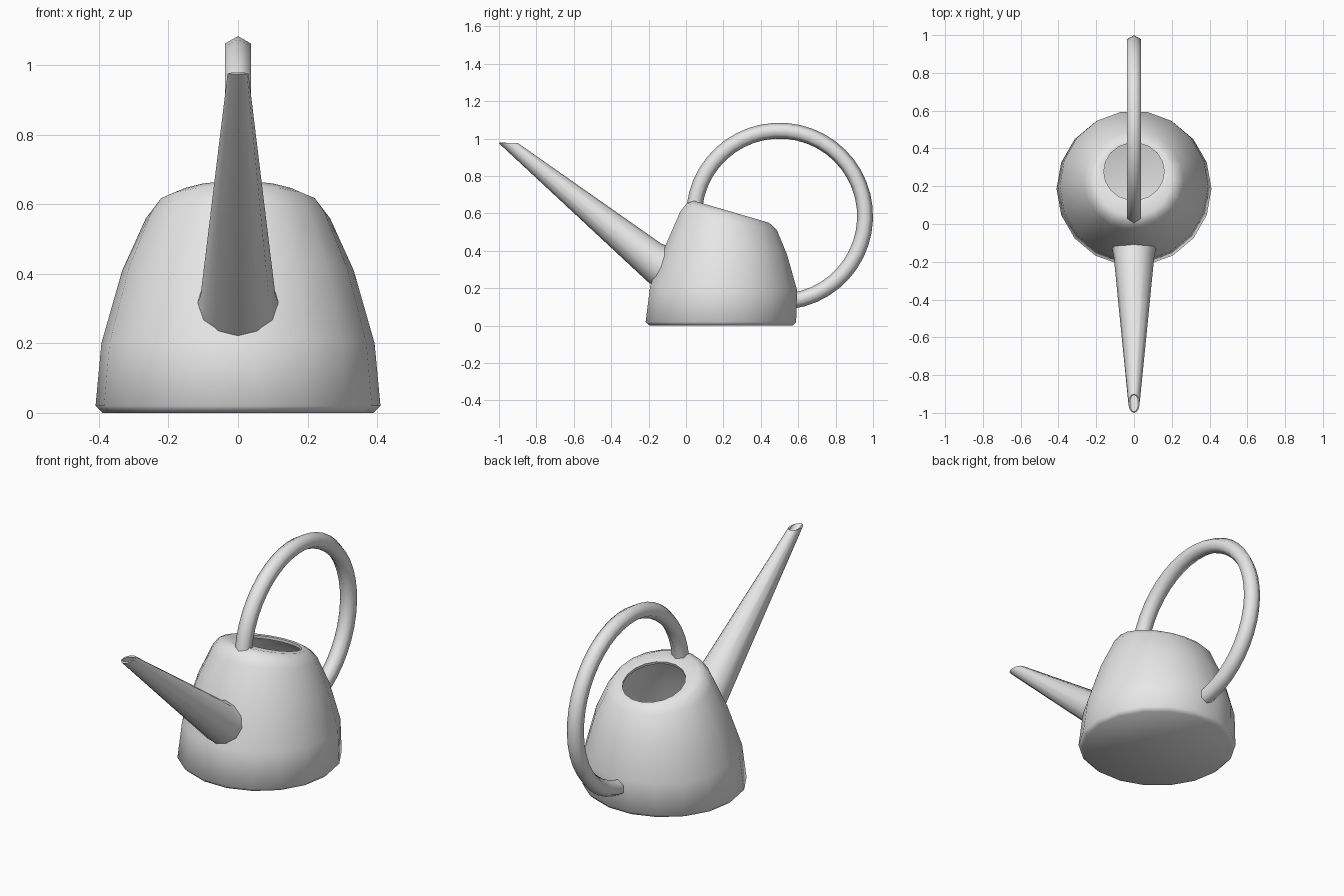
import bpy, bmesh, math
from math import cos, sin, pi

cube = bpy.data.objects.get("Cube")
if cube:
    bpy.data.objects.remove(cube, do_unlink=True)

grey = bpy.data.materials.new("light grey")
grey.use_nodes = True
grey.diffuse_color = (0.8, 0.8, 0.8, 1)
grey.node_tree.nodes["Principled BSDF"].inputs["Base Color"].default_value = (0.8, 0.8, 0.8, 1)


def loft(name, rings, cap_start=False, cap_end=False, wall=0.0):
    """Skin a list of vertex loops; an optional wall makes the part hollow."""
    bm = bmesh.new()
    loops = [[bm.verts.new(p) for p in ring] for ring in rings]
    n = len(loops[0])
    for a, b in zip(loops, loops[1:]):
        for i in range(n):
            j = (i + 1) % n
            bm.faces.new((a[i], a[j], b[j], b[i]))
    if cap_start:
        bm.faces.new(loops[0][::-1])
    if cap_end:
        bm.faces.new(loops[-1])
    mesh = bpy.data.meshes.new(name)
    bm.to_mesh(mesh)
    bm.free()
    mesh.materials.append(grey)
    obj = bpy.data.objects.new(name, mesh)
    bpy.context.collection.objects.link(obj)
    bpy.ops.object.select_all(action='DESELECT')
    obj.select_set(True)
    bpy.context.view_layer.objects.active = obj
    if wall:
        mod = obj.modifiers.new("wall", 'SOLIDIFY')
        mod.thickness = wall
        mod.offset = -1
        bpy.ops.object.modifier_apply(modifier=mod.name)
    bpy.ops.object.shade_smooth_by_angle(angle=math.radians(62))
    return obj


def tilted_ring(front, back, half_width, sides):
    """Ellipse spanning two (y, z) points of the side profile."""
    ring = []
    for i in range(sides):
        a = 2 * pi * i / sides
        t = 0.5 + 0.5 * sin(a)
        ring.append((half_width * cos(a),
                     front[0] + (back[0] - front[0]) * t,
                     front[1] + (back[1] - front[1]) * t))
    return ring


# Body: level base rising to a slanted shoulder and opening
body_profile = [
    ((-0.20, 0.0), (0.575, 0.0), 0.39),
    ((-0.222, 0.02), (0.595, 0.02), 0.41),
    ((-0.198, 0.21), (0.60, 0.19), 0.393),
    ((-0.11, 0.44), (0.545, 0.38), 0.333),
    ((-0.035, 0.61), (0.49, 0.51), 0.265),
    ((0.0, 0.655), (0.455, 0.543), 0.235),
    ((0.04, 0.668), (0.445, 0.55), 0.20),
    ((0.125, 0.64), (0.43, 0.55), 0.16),
]
loft("body", [tilted_ring(f, b, w, 18) for f, b, w in body_profile],
     cap_start=True, wall=0.015)

# Spout: tapered tube with a level cut at the tip
spout_profile = [
    ((-0.165, 0.205), (-0.09, 0.425), 0.117),
    ((-0.205, 0.235), (-0.13, 0.437), 0.108),
    ((-1.0, 0.975), (-0.90, 0.977), 0.03),
]
loft("spout", [tilted_ring(f, b, w, 12) for f, b, w in spout_profile], wall=0.008)

# Handle: six-sided tube swept along an arc, ends sunk into the body
centre_y, centre_z, arc_radius, tube_radius = 0.5, 0.585, 0.4575, 0.0425
start, end, steps = math.radians(173), math.radians(-82), 32
handle_rings = []
for k in range(steps + 1):
    a = start + (end - start) * k / steps
    ring = []
    for i in range(6):
        b = 2 * pi * i / 6
        r = arc_radius + tube_radius * cos(b)
        ring.append((tube_radius * sin(b), centre_y + r * cos(a), centre_z + r * sin(a)))
    handle_rings.append(ring)
handle = loft("handle", handle_rings, cap_start=True, cap_end=True)

# Consistent outward normals
bm = bmesh.new()
bm.from_mesh(handle.data)
bmesh.ops.recalc_face_normals(bm, faces=bm.faces)
bm.to_mesh(handle.data)
bm.free()
